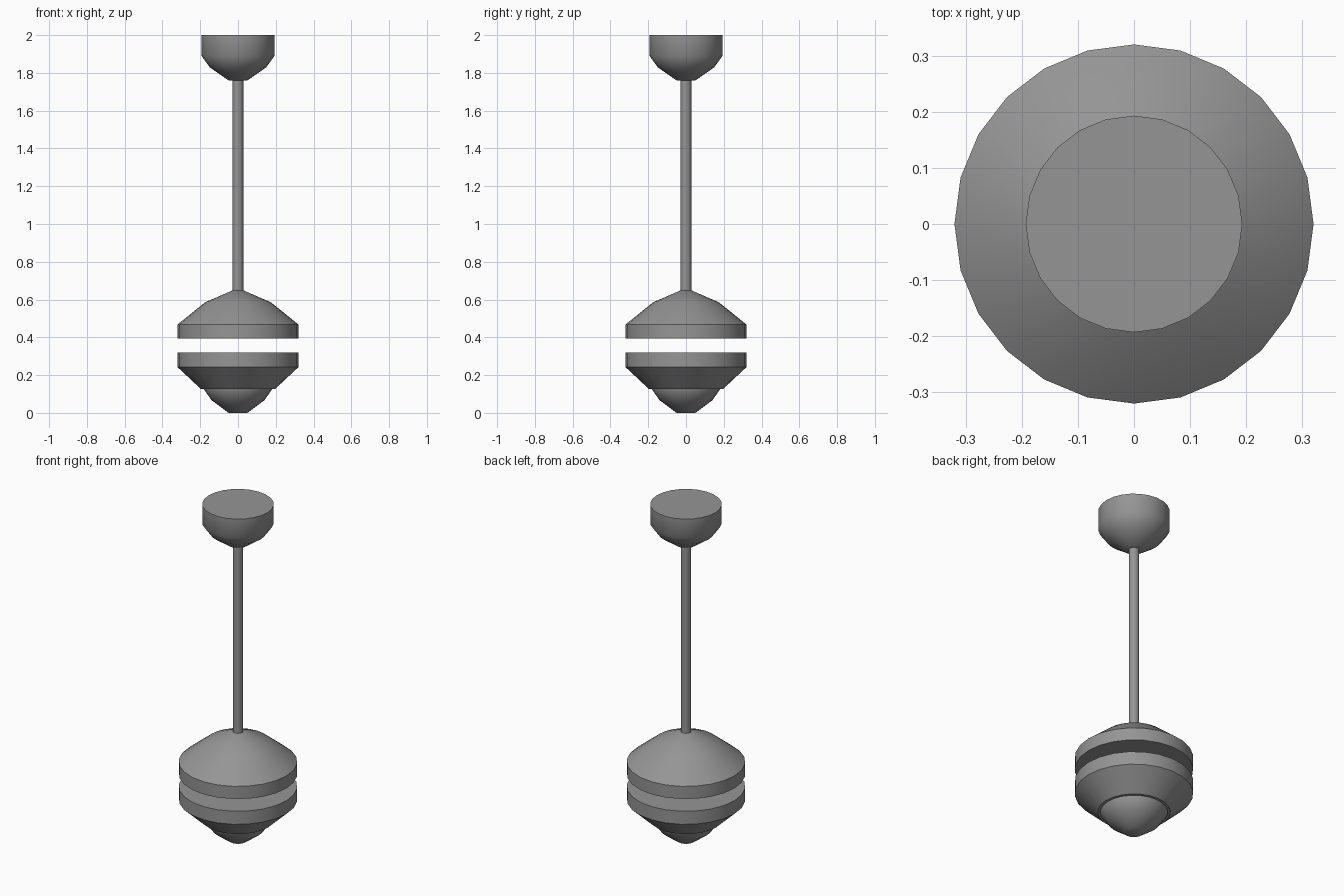
import bpy
import math

SIDES = 24

cube = bpy.data.objects.get("Cube")
if cube:
    bpy.data.objects.remove(cube, do_unlink=True)

grey = bpy.data.materials.new("satin_grey")
grey.use_nodes = True
colour = (0.30, 0.30, 0.30, 1.0)
grey.diffuse_color = colour
grey.node_tree.nodes["Principled BSDF"].inputs["Base Color"].default_value = colour


def turned_part(name, profile, sides=SIDES):
    """Revolve (radius, height) points, listed bottom to top, into a capped solid."""
    verts = [(r * math.cos(a), r * math.sin(a), z)
             for r, z in profile
             for a in (math.tau * i / sides for i in range(sides))]
    rings = len(profile)
    faces = [(k * sides + i, k * sides + (i + 1) % sides,
              (k + 1) * sides + (i + 1) % sides, (k + 1) * sides + i)
             for k in range(rings - 1) for i in range(sides)]
    faces.append(tuple(reversed(range(sides))))
    faces.append(tuple(range((rings - 1) * sides, rings * sides)))
    mesh = bpy.data.meshes.new(name)
    mesh.from_pydata(verts, [], faces)
    mesh.materials.append(grey)
    obj = bpy.data.objects.new(name, mesh)
    bpy.context.collection.objects.link(obj)
    bpy.ops.object.select_all(action='DESELECT')
    obj.select_set(True)
    bpy.context.view_layer.objects.active = obj
    bpy.ops.object.shade_smooth_by_angle(angle=math.radians(40))
    return obj


# Ceiling mount and hanging rod
turned_part("ceiling_mount", [(0.05, 1.76), (0.15, 1.83), (0.193, 1.89), (0.193, 2.0)])
turned_part("hanging_rod", [(0.028, 0.63), (0.028, 1.78)])

# Upper half of the lamp, floating above the open gap
turned_part("upper_shade", [(0.32, 0.393), (0.32, 0.468), (0.175, 0.585), (0.03, 0.648)])

# Lower half of the lamp and the rounded bottom cap
turned_part("lower_shade", [(0.197, 0.127), (0.32, 0.242), (0.32, 0.32)])
turned_part("bottom_cap", [(0.05, 0.0), (0.14, 0.067), (0.182, 0.127), (0.182, 0.15)])
